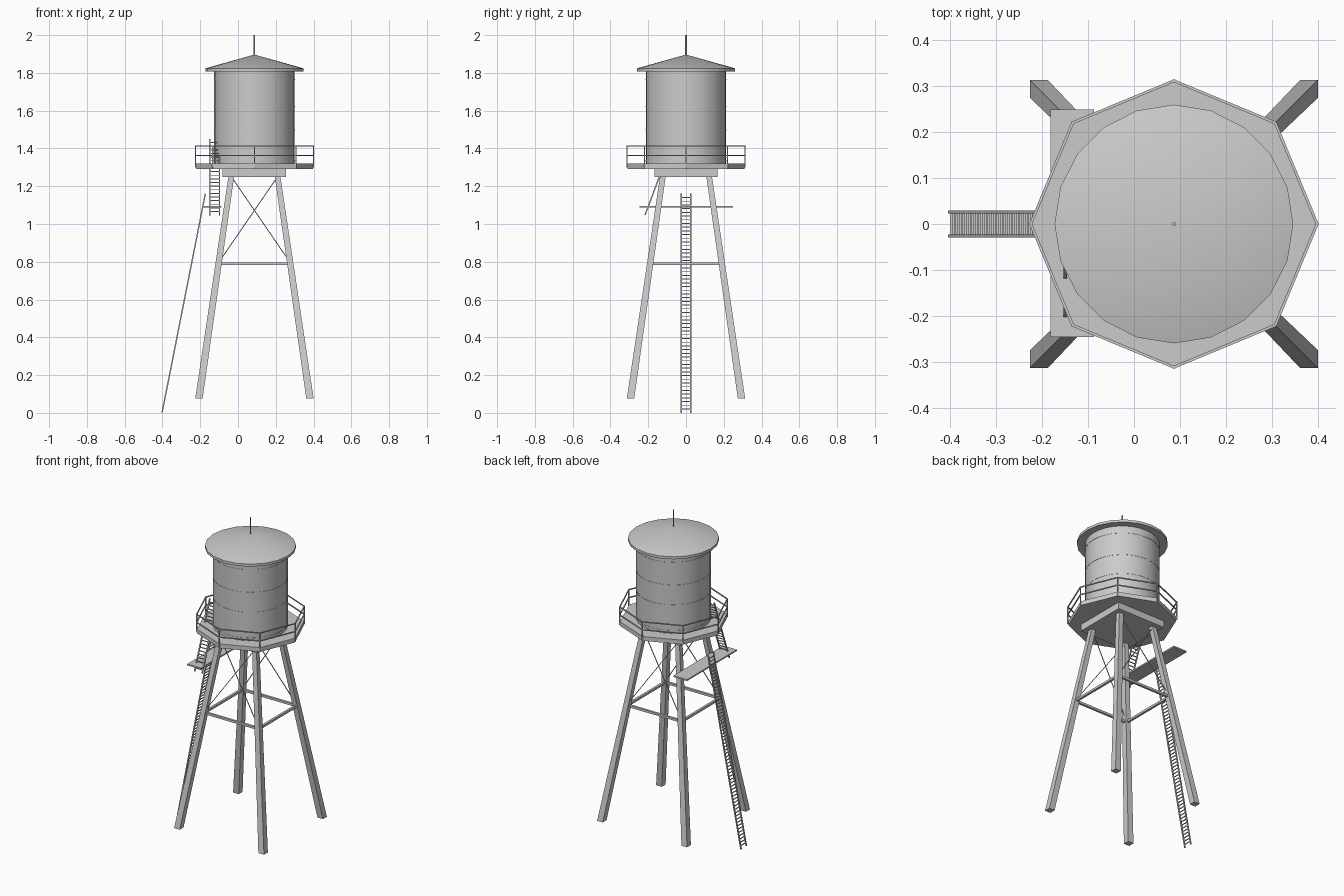
import bpy, bmesh, math
from mathutils import Vector, Matrix

if "Cube" in bpy.data.objects:
    bpy.data.objects.remove(bpy.data.objects["Cube"])

CX = 0.087  # tower axis


def finish(name, bm, smooth=False):
    bmesh.ops.recalc_face_normals(bm, faces=bm.faces)
    me = bpy.data.meshes.new(name)
    bm.to_mesh(me)
    bm.free()
    ob = bpy.data.objects.new(name, me)
    bpy.context.collection.objects.link(ob)
    if smooth:
        bpy.ops.object.select_all(action='DESELECT')
        ob.select_set(True)
        bpy.context.view_layer.objects.active = ob
        bpy.ops.object.shade_smooth_by_angle(angle=math.radians(30))
    return ob


def box(bm, lo, hi):
    lo, hi = Vector(lo), Vector(hi)
    s = hi - lo
    m = Matrix.Translation((lo + hi) / 2) @ Matrix.Diagonal((s.x, s.y, s.z, 1))
    bmesh.ops.create_cube(bm, size=1, matrix=m)


def beam(bm, a, b, w, h=None):
    # square bar running from a to b
    a, b = Vector(a), Vector(b)
    d = b - a
    rot = d.to_track_quat('Z', 'Y').to_matrix().to_4x4()
    m = Matrix.Translation((a + b) / 2) @ rot @ Matrix.Diagonal((w, h or w, d.length, 1))
    bmesh.ops.create_cube(bm, size=1, matrix=m)


def lathe(name, profile, n, smooth=True):
    # closed solid of revolution around the tower axis
    bm = bmesh.new()
    rings = []
    for r, z in profile:
        if r == 0:
            rings.append([bm.verts.new((CX, 0, z))] * n)
        else:
            rings.append([bm.verts.new((CX + r * math.cos(2 * math.pi * i / n),
                                        r * math.sin(2 * math.pi * i / n), z)) for i in range(n)])
    for p, q in zip(rings, rings[1:]):
        for i in range(n):
            j = (i + 1) % n
            vs = list(dict.fromkeys((p[i], p[j], q[j], q[i])))
            bm.faces.new(vs)
    return finish(name, bm, smooth)


def ladder(name, a, b, side, half, w, step):
    bm = bmesh.new()
    a, b = Vector(a), Vector(b)
    off = Vector(side) * half
    for s in (-1, 1):
        beam(bm, a + off * s, b + off * s, w)
    n = int((b - a).length / step)
    for i in range(1, n):
        p = a.lerp(b, i / n)
        beam(bm, p - off, p + off, w * 0.65)
    return finish(name, bm)


# tank, hoops, roof and spire
lathe("tank", [(0, 1.31), (0.213, 1.31), (0.213, 1.815), (0, 1.815)], 32)
for i, z in enumerate((1.335, 1.497, 1.622, 1.765)):
    lathe(f"tank_hoop_{i + 1}", [(0.21, z - 0.003), (0.2145, z - 0.003), (0.2145, z + 0.003), (0.21, z + 0.003)], 32)
lathe("roof", [(0, 1.808), (0.26, 1.808), (0.26, 1.824), (0, 1.897)], 20)
lathe("spire", [(0, 1.88), (0.004, 1.88), (0.004, 2.0), (0, 2.0)], 8)

# octagonal deck and square base slab
lathe("deck", [(0, 1.292), (0.31, 1.292), (0.31, 1.319), (0, 1.319)], 8, False)
bm = bmesh.new()
box(bm, (CX - 0.168, -0.168, 1.25), (CX + 0.168, 0.168, 1.295))
finish("base_slab", bm)

# guard rail around the deck
bm = bmesh.new()
pts = [Vector((CX + 0.312 * math.cos(k * math.pi / 4), 0.312 * math.sin(k * math.pi / 4), 0)) for k in range(8)]
for k in range(8):
    p, q = pts[k], pts[(k + 1) % 8]
    beam(bm, p + Vector((0, 0, 1.30)), p + Vector((0, 0, 1.415)), 0.006)
    for z in (1.362, 1.412):
        beam(bm, p + Vector((0, 0, z)), q + Vector((0, 0, z)), 0.006)
finish("guard_rail", bm)

# four splayed legs with horizontal ends
Z0, Z1, O0, O1 = 0.075, 1.255, 0.294, 0.122


def leg_offset(z):
    return O0 + (O1 - O0) * (z - Z0) / (Z1 - Z0)


for nx, sx in (("left", -1), ("right", 1)):
    for ny, sy in (("front", -1), ("back", 1)):
        bm = bmesh.new()
        box(bm, (-0.5, -0.5, 0), (0.5, 0.5, 1))
        for v in bm.verts:
            top = v.co.z > 0.5
            o, w = (O1, 0.03) if top else (O0, 0.039)
            v.co = (CX + sx * o + v.co.x * w, sy * o + v.co.y * w, Z1 if top else Z0)
        finish(f"{ny}_{nx}_leg", bm)

# horizontal ties between the legs
bm = bmesh.new()
o = leg_offset(0.79)
corners = [(CX - o, -o, 0.79), (CX + o, -o, 0.79), (CX + o, o, 0.79), (CX - o, o, 0.79)]
for k in range(4):
    beam(bm, corners[k], corners[(k + 1) % 4], 0.014)
finish("leg_ties", bm)

# crossed rods on the front and back
bm = bmesh.new()
for sy in (-1, 1):
    for sx in (-1, 1):
        beam(bm, (CX + sx * o, sy * o, 0.795), (CX - sx * O1, sy * O1, 1.25), 0.004)
finish("cross_rods", bm)

# side landing and both ladders
bm = bmesh.new()
box(bm, (-0.182, -0.246, 1.087), (-0.087, 0.25, 1.096))
finish("landing", bm)
ladder("lower_ladder", (-0.402, 0, 0.001), (-0.173, 0, 1.16), (0, 1, 0), 0.026, 0.007, 0.02)
ladder("upper_ladder", (-0.124, -0.217, 1.047), (-0.124, -0.066, 1.45), (1, 0, 0), 0.026, 0.007, 0.02)
